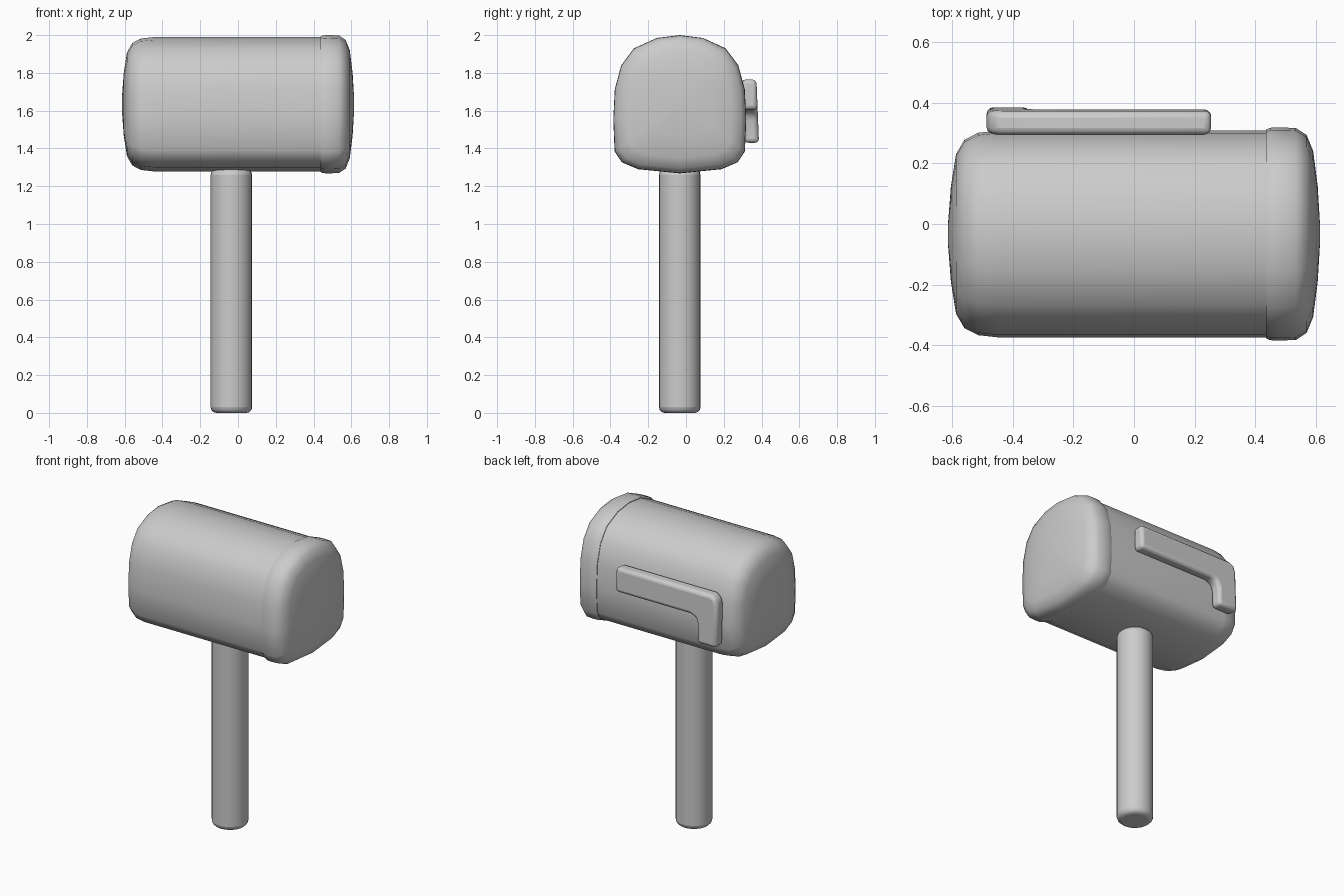
import bpy, bmesh, math
from mathutils import Vector

if "Cube" in bpy.data.objects:
    bpy.data.objects.remove(bpy.data.objects["Cube"], do_unlink=True)

grey = bpy.data.materials.new("plain grey")
grey.use_nodes = True
COLOUR = (0.6, 0.6, 0.6, 1)
grey.diffuse_color = COLOUR
grey.node_tree.nodes["Principled BSDF"].inputs["Base Color"].default_value = COLOUR

CY, CZ = -0.033, 1.634  # axis of the box


def finish(name, bm, angle=50, bevel=0):
    """Turn a bmesh into a smooth shaded, coloured object."""
    bmesh.ops.recalc_face_normals(bm, faces=bm.faces)
    mesh = bpy.data.meshes.new(name)
    bm.to_mesh(mesh)
    bm.free()
    mesh.materials.append(grey)
    obj = bpy.data.objects.new(name, mesh)
    bpy.context.collection.objects.link(obj)
    if bevel:
        mod = obj.modifiers.new("Bevel", 'BEVEL')
        mod.width, mod.segments = bevel, 3
    bpy.ops.object.select_all(action='DESELECT')
    obj.select_set(True)
    bpy.context.view_layer.objects.active = obj
    bpy.ops.object.shade_smooth_by_angle(angle=math.radians(angle))
    return obj


# Half of the arched cross-section: sideways offset, height
half = [(0, 2.0), (0.122, 1.985), (0.243, 1.93), (0.31, 1.84), (0.344, 1.714),
        (0.352, 1.555), (0.345, 1.385), (0.307, 1.327), (0.22, 1.29), (0, 1.268)]
arch = half + [(-y, z) for y, z in half[-2:0:-1]]


def loft(name, rings):
    """Sweep the arch along x; each ring is (x, scale about the axis)."""
    bm = bmesh.new()
    loops = [[bm.verts.new((x, CY + y * s, CZ + (z - CZ) * s)) for y, z in arch]
             for x, s in rings]
    n = len(arch)
    for a, b in zip(loops, loops[1:]):
        for i in range(n):
            j = (i + 1) % n
            bm.faces.new((a[i], a[j], b[j], b[i]))
    for loop in (loops[0], loops[-1]):
        bm.faces.new(loop)
    return finish(name, bm)


# Box with a domed rear end, and the rounded door over its open end
loft("mailbox_body", [(0.45, 0.97), (-0.45, 0.97), (-0.515, 0.95), (-0.56, 0.885),
                      (-0.588, 0.75), (-0.605, 0.45), (-0.614, 0.12)])
loft("mailbox_door", [(0.435, 0.95), (0.436, 0.98), (0.45, 0.997), (0.48, 1.0),
                      (0.535, 0.995), (0.57, 0.93), (0.592, 0.78), (0.607, 0.45),
                      (0.614, 0.12)])

# Round post
bm = bmesh.new()
bmesh.ops.create_cone(bm, cap_ends=True, segments=24, radius1=0.11, radius2=0.11, depth=1.29)
bmesh.ops.translate(bm, verts=bm.verts, vec=(-0.035, CY, 0.645))
finish("post", bm, bevel=0.03)

# Signal flag on the back: an L-shaped plate leaning slightly outward at the bottom
outline = [(0.255, 1.765), (-0.44, 1.765), (-0.475, 1.745), (-0.487, 1.70),
           (-0.487, 1.43), (-0.345, 1.43), (-0.345, 1.55), (-0.33, 1.59),
           (-0.29, 1.605), (0.255, 1.605)]
bm = bmesh.new()
plate = bm.faces.new([bm.verts.new((x, 0.295 + (1.765 - z) * 0.04, z)) for x, z in outline])
out = bmesh.ops.extrude_face_region(bm, geom=[plate])
moved = [v for v in out["geom"] if isinstance(v, bmesh.types.BMVert)]
bmesh.ops.translate(bm, verts=moved, vec=Vector((0, 0.078, 0)))
finish("signal_flag", bm, bevel=0.022)
